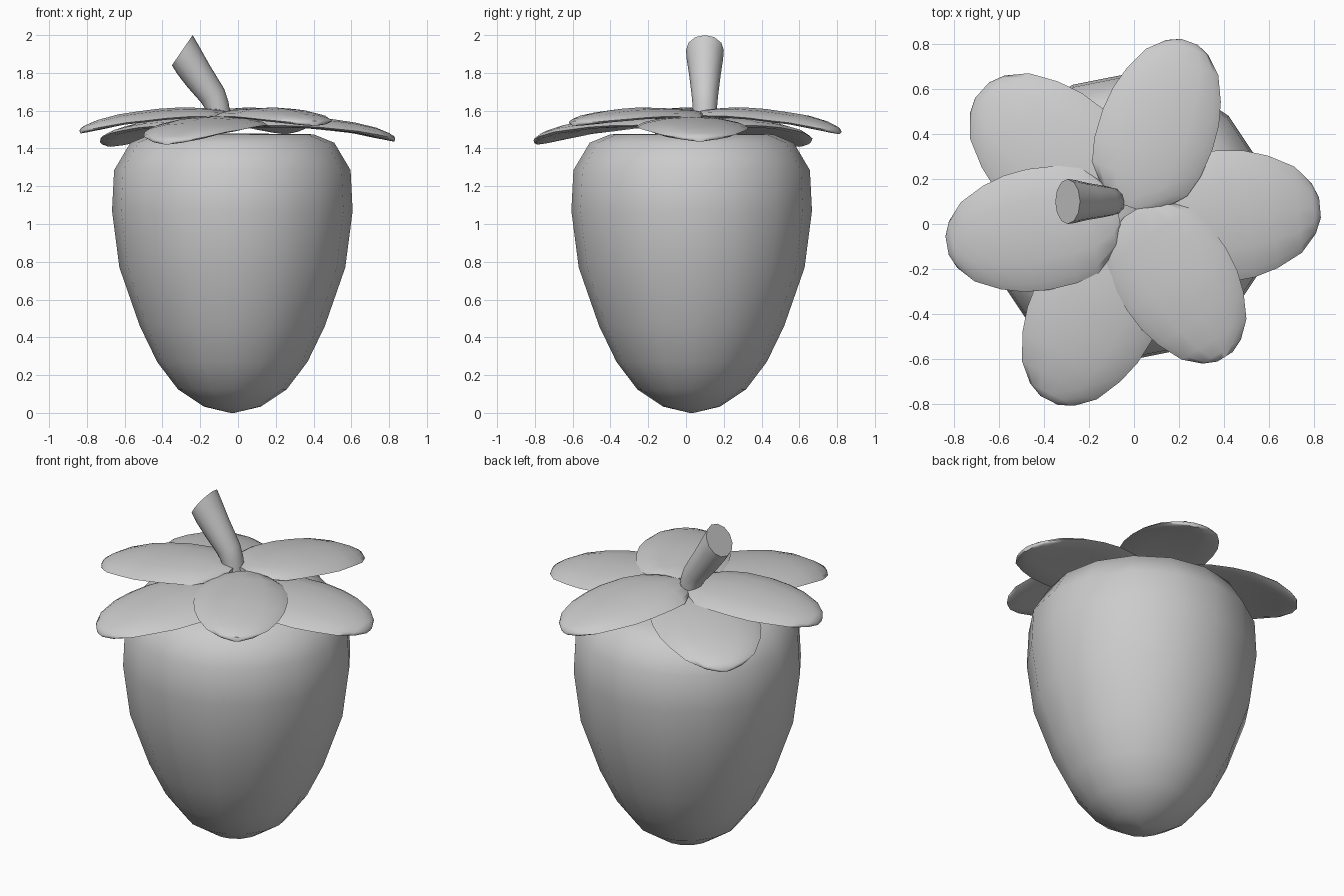
import bpy, math
from math import cos, sin, radians, tau
from mathutils import Vector

if "Cube" in bpy.data.objects:
    bpy.data.objects.remove(bpy.data.objects["Cube"])


def loft(name, rings, smooth=45):
    """Skin a list of equal-length point rings and cap both ends."""
    n = len(rings[0])
    verts = [p for r in rings for p in r]
    faces = [list(range(n))[::-1], list(range(len(verts) - n, len(verts)))]
    for i in range(len(rings) - 1):
        for j in range(n):
            k = (j + 1) % n
            faces.append([i * n + j, i * n + k, (i + 1) * n + k, (i + 1) * n + j])
    me = bpy.data.meshes.new(name)
    me.from_pydata(verts, [], faces)
    me.polygons.foreach_set("use_smooth", [True] * len(me.polygons))
    me.set_sharp_from_angle(angle=radians(smooth))
    ob = bpy.data.objects.new(name, me)
    bpy.context.collection.objects.link(ob)
    return ob


def interp(table, t):
    for (a, va), (b, vb) in zip(table, table[1:]):
        if t <= b:
            return va + (vb - va) * max(0, t - a) / (b - a)
    return table[-1][1]


# Fruit body: 16-sided turned profile (radius, z)
profile = [(.01, 0), (.15, .033), (.288, .125), (.398, .27), (.49, .46), (.598, .77),
           (.637, 1.07), (.626, 1.285), (.54, 1.43), (.43, 1.475), (.01, 1.48)]
loft("fruit_body", [[Vector((-.03 + r * cos(tau * j / 16), .03 + r * sin(tau * j / 16), z))
                     for j in range(16)] for r, z in profile], 60)

# Leaves: half width along the length, and droop along the distance from centre
WIDTH = [(0, .05), (.045, .14), (.17, .225), (.3, .252), (.47, .26), (.61, .25),
         (.74, .222), (.88, .17), (.965, .1), (1, .04)]
DROOP = [(0, 0), (.3, .01), (.45, 0), (.65, -.03), (.78, -.065), (.92, -.12)]


def leaf(name, angle, start, end, width, offset, height):
    d = Vector((cos(radians(angle)), sin(radians(angle)), 0))
    side = Vector((d.y, -d.x, 0))
    rings = []
    for t, w in WIDTH:
        s = start + (end - start) * t
        w *= width
        thick = .028 * min(1, .35 + w / .3)
        z = height + interp(DROOP, s)
        rings.append([d * s + side * (offset + w * cos(a))
                      + Vector((0, 0, z - .02 * (w / .26 * cos(a)) ** 2 + thick * sin(a)))
                      for a in [-tau * j / 12 for j in range(12)]])
    loft(name, rings, 60)


# Upper and lower whorls: angle, start, end, width scale, sideways offset
upper = [(70, .065, .845, 1, -.045), (190, .06, .835, 1.05, .05), (302, -.05, .715, 1, -.03)]
lower = [(5, .02, .83, 1.13, .0), (138, .03, .9, 1.15, -.01), (243, .03, .87, 1.1, -.02)]
for i, p in enumerate(upper):
    leaf(f"upper_leaf_{i + 1}", *p, 1.58)
for i, p in enumerate(lower):
    leaf(f"lower_leaf_{i + 1}", *p, 1.535)

# Stem: leaning, flaring sections (centre x, z, half-axis x, z, half-width y)
sections = [(-.09, 1.5, .06, 0, .06), (-.11, 1.625, .06, .02, .065),
            (-.135, 1.68, .062, .035, .07), (-.21, 1.785, .058, .06, .083),
            (-.265, 1.87, .057, .075, .096), (-.295, 1.92, .055, .08, .1)]
loft("stem", [[Vector((x + hx * cos(a), .1 + hy * sin(a), z + hz * cos(a)))
               for a in [tau * j / 12 for j in range(12)]] for x, z, hx, hz, hy in sections])
